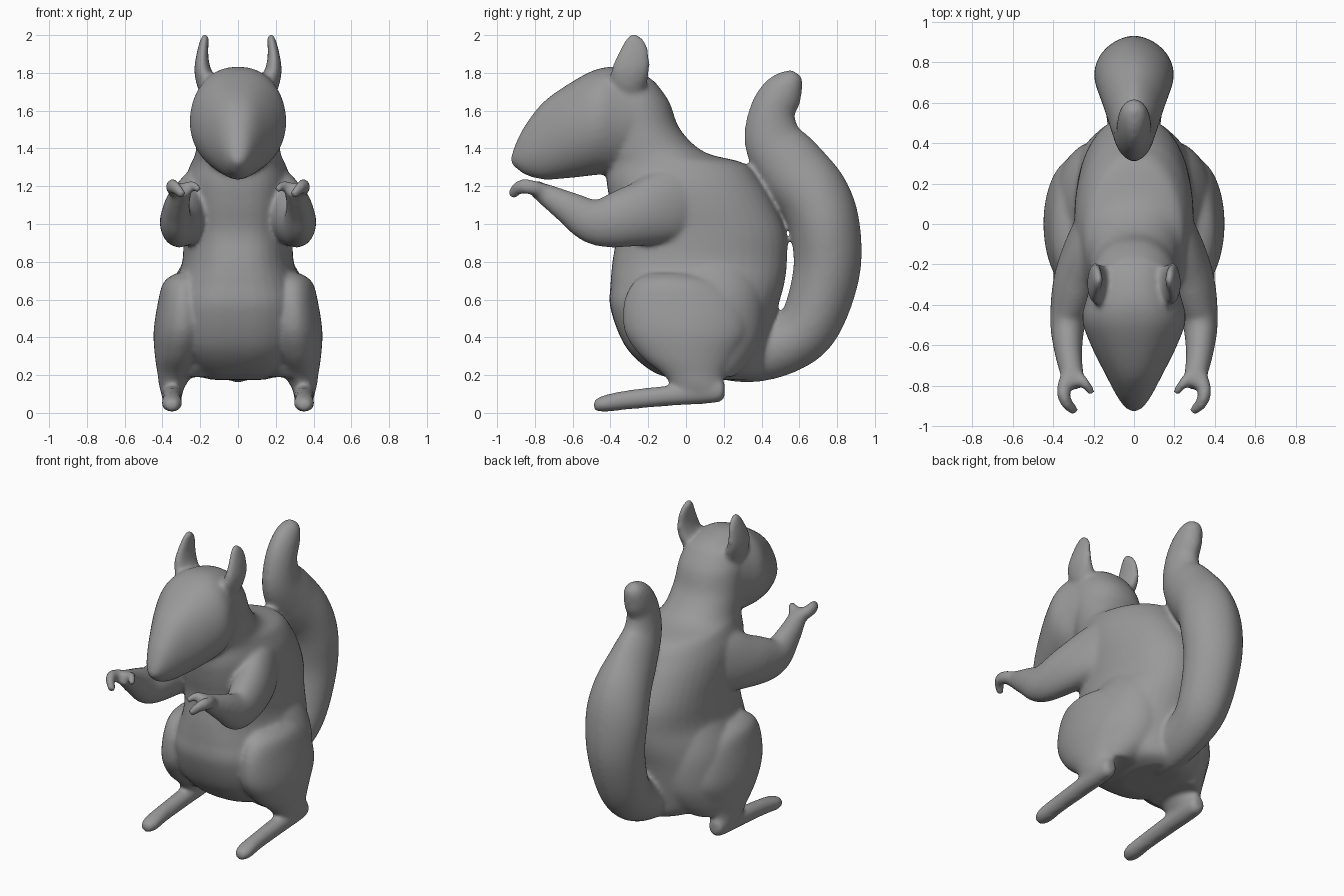
import bpy, bmesh, math
from mathutils import Vector

SEG = 40


def catmull(a, b, c, d, t):
    return [0.5 * (2*q + (r-p)*t + (2*p-5*q+4*r-s)*t*t + (3*q-p-3*r+s)*t**3)
            for p, q, r, s in zip(a, b, c, d)]


def loft(name, rows, side=1, normal=None, steps=6, power=(1.0, 1.0)):
    """Skin ellipses (x, y, z, half_width, half_depth) along a smooth path.
    power squares off (<1) or pinches (>1) the upper and lower half of each ring."""
    rows = [(r[0]*side,) + tuple(r[1:]) for r in rows]
    pts, n = [], len(rows)
    for i in range(n - 1):
        for k in range(steps):
            pts.append(catmull(rows[max(i-1, 0)], rows[i], rows[i+1],
                               rows[min(i+2, n-1)], k/steps))
    pts.append(list(rows[-1]))
    bm, rings = bmesh.new(), []
    for i, p in enumerate(pts):
        t = Vector(normal) if normal else (
            Vector(pts[min(i+1, len(pts)-1)][:3]) - Vector(pts[max(i-1, 0)][:3])).normalized()
        u = Vector((1, 0, 0))
        u = (u - t*u.dot(t)).normalized()
        v = t.cross(u)
        ring = []
        for j in range(SEG):
            c, s = math.cos(2*math.pi*j/SEG), math.sin(2*math.pi*j/SEG)
            c = math.copysign(abs(c)**power[0 if s > 0 else 1], c)
            ring.append(bm.verts.new(Vector(p[:3]) + u*p[3]*c + v*p[4]*s))
        rings.append(ring)
    for a, b in zip(rings, rings[1:]):
        for j in range(SEG):
            k = (j+1) % SEG
            bm.faces.new((a[j], a[k], b[k], b[j]))
    bm.faces.new(rings[0])
    bm.faces.new(rings[-1])
    bmesh.ops.recalc_face_normals(bm, faces=bm.faces)
    me = bpy.data.meshes.new(name)
    bm.to_mesh(me)
    bm.free()
    me.shade_smooth()
    ob = bpy.data.objects.new(name, me)
    bpy.context.collection.objects.link(ob)
    return ob


UP, FWD = (0, 0, 1), (0, -1, 0)
parts = []

# Torso and neck: z, front y, back y, half width
torso = [(.175, -.04, .36, .14), (.22, -.18, .42, .26), (.35, -.32, .445, .35),
         (.55, -.40, .485, .37), (.68, -.40, .52, .335), (.80, -.39, .535, .295),
         (.95, -.37, .53, .29), (1.10, -.40, .47, .295), (1.22, -.42, .40, .285),
         (1.32, -.42, .31, .25), (1.38, -.44, .10, .225), (1.50, -.45, -.03, .215),
         (1.65, -.48, -.09, .205), (1.76, -.46, -.17, .165)]
parts.append(loft("torso", [(0, (f+b)/2, z, w, (b-f)/2) for z, f, b, w in torso],
                  normal=UP, power=(.92, .75)))

# Head: y, top z, bottom z, half width
head = [(-.12, 1.66, 1.45, .13), (-.20, 1.78, 1.35, .19), (-.35, 1.83, 1.27, .23),
        (-.47, 1.82, 1.26, .256), (-.60, 1.755, 1.245, .213), (-.75, 1.65, 1.235, .138),
        (-.85, 1.525, 1.26, .085), (-.90, 1.43, 1.295, .05), (-.925, 1.36, 1.32, .02)]
parts.append(loft("head", [(0, y, (a+b)/2, w, (a-b)/2) for y, a, b, w in head],
                  normal=FWD, power=(.85, 1)))

# Tail
parts.append(loft("tail", [
    (0, .15, .36, .12, .17), (0, .33, .32, .12, .16), (0, .52, .36, .135, .155),
    (0, .657, .475, .16, .163), (0, .743, .74, .182, .177), (0, .737, .97, .197, .186),
    (0, .68, 1.14, .18, .19), (0, .565, 1.29, .14, .185), (0, .465, 1.44, .105, .158),
    (0, .457, 1.59, .09, .123), (0, .515, 1.70, .08, .108), (0, .565, 1.77, .06, .065),
    (0, .585, 1.80, .025, .03)], power=(1.15, 1.15)))

for s in (1, -1):
    # Arm, finger and thumb
    parts.append(loft("arm", [
        (.12, .18, 1.12, .06, .10), (.215, -.04, 1.11, .095, .19), (.28, -.27, 1.045, .115, .165),
        (.325, -.47, 1.01, .09, .125), (.325, -.62, 1.085, .07, .088),
        (.305, -.75, 1.16, .056, .056), (.295, -.81, 1.185, .048, .036)], s))
    parts.append(loft("finger", [
        (.32, -.73, 1.165, .035, .04), (.348, -.82, 1.195, .036, .04),
        (.335, -.88, 1.195, .03, .038), (.29, -.925, 1.15, .022, .028)], s))
    parts.append(loft("thumb", [
        (.29, -.74, 1.17, .034, .034), (.245, -.785, 1.205, .027, .026),
        (.206, -.835, 1.18, .02, .022)], s))
    # Haunch, hip blend and foot
    parts.append(loft("haunch", [
        (.27, -.08, .74, .06, .12), (.285, -.05, .69, .11, .23), (.29, -.02, .58, .135, .31),
        (.295, 0, .43, .152, .325), (.31, .01, .30, .13, .25), (.335, .04, .20, .09, .16),
        (.35, .065, .13, .065, .13), (.35, .09, .08, .04, .09)], s, UP))
    parts.append(loft("hip", [
        (.16, .12, .88, .06, .12), (.16, .12, .78, .14, .23), (.16, .10, .62, .22, .31),
        (.16, .09, .42, .245, .32), (.18, .09, .28, .22, .26), (.26, .08, .19, .13, .17)], s, UP))
    parts.append(loft("foot", [
        (.35, .205, .12, .03, .04), (.35, .16, .115, .055, .062), (.35, -.08, .092, .055, .055),
        (.35, -.30, .07, .05, .052), (.35, -.43, .05, .055, .045), (.35, -.49, .04, .03, .028)],
        s, FWD))
    # Ear
    parts.append(loft("ear", [
        (.11, -.31, 1.62, .06, .06), (.155, -.305, 1.73, .062, .095), (.185, -.295, 1.81, .046, .102),
        (.19, -.283, 1.88, .034, .09), (.182, -.272, 1.95, .026, .066),
        (.175, -.275, 1.99, .02, .038), (.174, -.275, 2.005, .01, .018)], s, UP))

# Fuse the parts into one smooth skin
for o in bpy.context.selected_objects:
    o.select_set(False)
for o in parts:
    o.select_set(True)
bpy.context.view_layer.objects.active = parts[0]
bpy.ops.object.join()
body = parts[0]
body.name = "squirrel_body"
rm = body.modifiers.new("fuse", 'REMESH')
rm.mode = 'VOXEL'
rm.voxel_size = 0.012
rm.use_smooth_shade = True
sm = body.modifiers.new("soften", 'SMOOTH')
sm.factor = 0.5
sm.iterations = 16

# Dark grey fur
fur = bpy.data.materials.new("grey_fur")
fur.diffuse_color = (.32, .32, .32, 1)
body.data.materials.append(fur)
